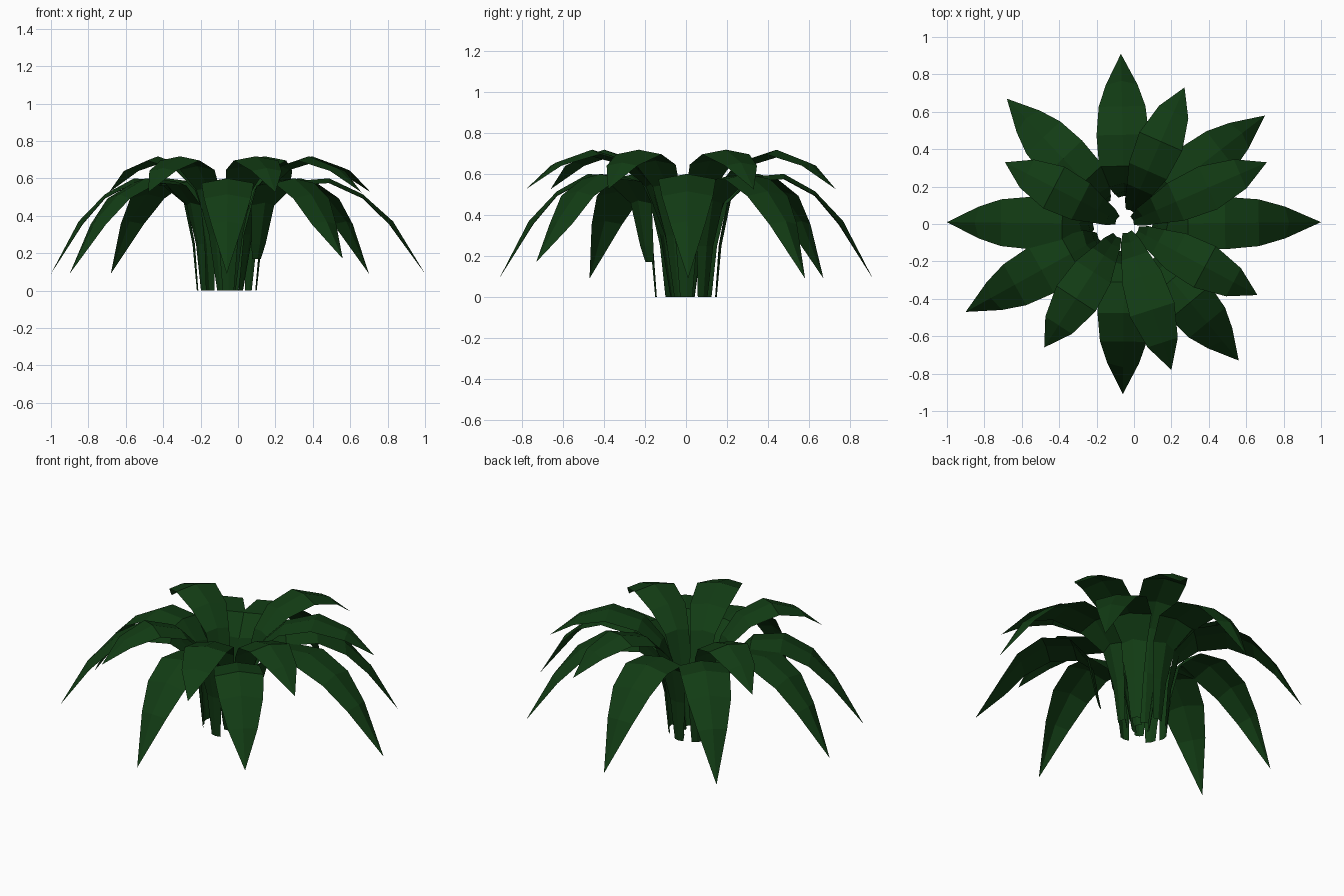
import bpy, bmesh, math
from mathutils import Vector

cube = bpy.data.objects.get("Cube")
if cube:
    bpy.data.objects.remove(cube, do_unlink=True)

# One dark green for the whole plant
green = bpy.data.materials.new("dark_leaf_green")
green.use_nodes = True
colour = (0.006, 0.045, 0.007, 1)
green.diffuse_color = colour
bsdf = green.node_tree.nodes["Principled BSDF"]
bsdf.inputs["Base Color"].default_value = colour
bsdf.inputs["Roughness"].default_value = 0.9

CENTRE = Vector((-0.05, 0.0))

# Leaf sections: (share of the way from base to tip, height, half width)
LONG = [(0.0, 0.0, 0.03), (0.03, 0.25, 0.05), (0.09, 0.47, 0.08),
        (0.21, 0.585, 0.13), (0.43, 0.60, 0.14), (0.63, 0.515, 0.125),
        (0.81, 0.37, 0.085), (1.0, 0.09, 0.0)]
SHORT = [(0.0, 0.0, 0.025), (0.07, 0.30, 0.05), (0.17, 0.55, 0.075),
         (0.32, 0.665, 0.11), (0.56, 0.718, 0.125), (0.80, 0.655, 0.085),
         (1.0, 0.525, 0.0)]


def leaf(name, tip, sections, base_radius, base_z=0.0):
    """Arching blade with a raised midrib, running from the base to a pointed tip."""
    tip = Vector(tip)
    out = (tip - CENTRE).normalized()
    base = CENTRE + out * base_radius
    side = Vector((-out.y, out.x))
    bm = bmesh.new()
    rows = []
    for share, z, half in sections:
        mid = base.lerp(tip, share)
        z = max(z, base_z)
        if half == 0:
            rows.append([bm.verts.new((mid.x, mid.y, z))])
            continue
        # edges droop beside the midrib where the blade is broad
        droop = 0.18 * half if z > 0.3 else 0.0
        curl = out * (-0.25 * half if z < 0.5 else 0.0)
        row = []
        for k in (-1, 0, 1):
            p = mid + side * half * k + curl * abs(k)
            row.append(bm.verts.new((p.x, p.y, z - droop * abs(k))))
        rows.append(row)
    for a, b in zip(rows, rows[1:]):
        for i in (0, 1):
            if len(b) == 1:
                bm.faces.new((a[i], b[0], a[i + 1]))
            else:
                bm.faces.new((a[i], b[i], b[i + 1], a[i + 1]))
    bm.normal_update()
    # blade tops face upward
    if sum(f.normal.z * f.calc_area() for f in bm.faces) < 0:
        bmesh.ops.reverse_faces(bm, faces=bm.faces[:])
    mesh = bpy.data.meshes.new(name)
    bm.to_mesh(mesh)
    bm.free()
    mesh.materials.append(green)
    obj = bpy.data.objects.new(name, mesh)
    bpy.context.collection.objects.link(obj)


# Long drooping outer leaves: tip x, tip y, base radius, base height
long_leaves = [(1.0, 0.01, 0.15, 0), (0.70, 0.58, 0.14, 0),
               (-0.07, 0.91, 0.15, 0), (-0.68, 0.67, 0.15, 0),
               (-1.0, 0.01, 0.17, 0), (-0.90, -0.47, 0.16, 0),
               (-0.06, -0.91, 0.15, 0), (0.56, -0.73, 0.24, 0.17)]
for i, (x, y, r, z) in enumerate(long_leaves):
    leaf(f"long_outer_leaf_{i + 1}", (x, y), LONG, r, z)

# Shorter upper leaves rising from the middle
short_leaves = [(0.71, 0.33), (0.27, 0.73), (-0.69, 0.33),
                (-0.48, -0.66), (0.20, -0.78), (0.66, -0.38)]
for i, tip in enumerate(short_leaves):
    leaf(f"short_upper_leaf_{i + 1}", tip, SHORT, 0.05 + 0.03 * (i % 2))
